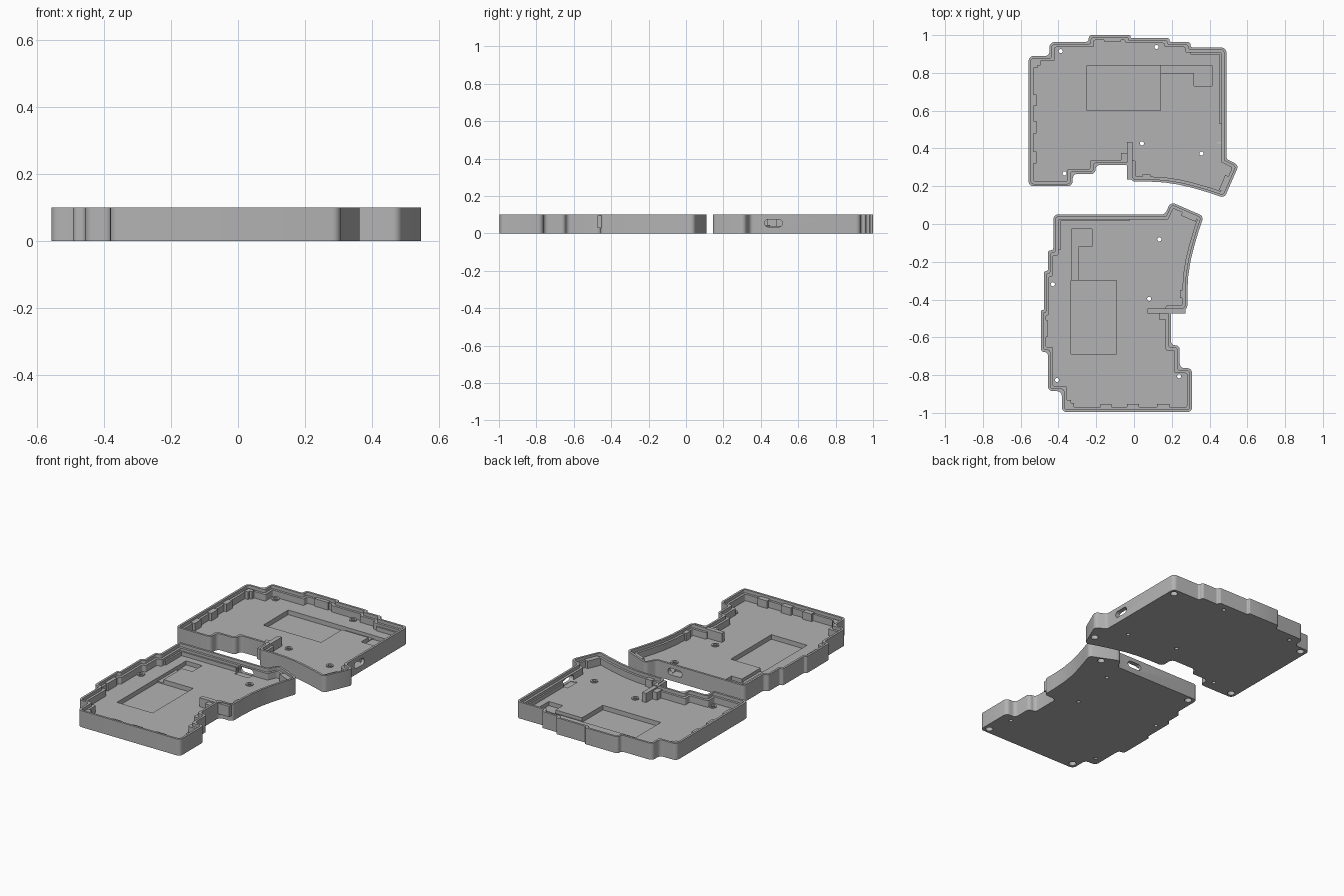
import bpy, bmesh, math
from mathutils import Vector, Matrix

if "Cube" in bpy.data.objects:
    bpy.data.objects.remove(bpy.data.objects["Cube"])

grey = bpy.data.materials.new("mid grey")
grey.diffuse_color = (0.45, 0.45, 0.45, 1)
grey.use_nodes = True
grey.node_tree.nodes["Principled BSDF"].inputs["Base Color"].default_value = grey.diffuse_color

# Tray outline, clockwise from the upper left corner
OUTLINE = [(-.558, .889), (-.447, .889), (-.447, .963), (-.24, .963), (-.24, 1.0),
           (-.018, 1.0), (-.018, .984), (.188, .984), (.188, .963), (.299, .963),
           (.299, .934), (.489, .934), (.489, .344), (.555, .312), (.479, .138),
           (.40, .165), (.315, .190), (.24, .208), (.161, .220), (.07, .225),
           (-.02, .225), (-.02, .312), (-.204, .312), (-.204, .265),
           (-.325, .265), (-.325, .2), (-.558, .2)]


def inset(pts, d):
    """Move every edge of a clockwise outline inward by d."""
    out = []
    for i in range(len(pts)):
        a, b, c = (Vector(pts[(i + k) % len(pts)]) for k in (-1, 0, 1))
        e, f = (b - a).normalized(), (c - b).normalized()
        n, m = Vector((e.y, -e.x)), Vector((f.y, -f.x))
        out.append(tuple(b + (n + m) * d / (1 + n.dot(m))))
    return out


def rounded(pts, r, steps=5):
    """Replace sharp corners with arcs."""
    out = []
    for i in range(len(pts)):
        a, b, c = (Vector(pts[(i + k) % len(pts)]) for k in (-1, 0, 1))
        e, f = a - b, c - b
        half = e.angle(f) / 2
        if half > math.radians(80):
            out.append(tuple(b))
            continue
        t = min(r / math.tan(half), .48 * e.length, .48 * f.length)
        rad = t * math.tan(half)
        e.normalize()
        f.normalize()
        centre = b + (e + f).normalized() * rad / math.sin(half)
        p, q = b + e * t - centre, b + f * t - centre
        sweep = math.atan2(p.x * q.y - p.y * q.x, p.dot(q))
        for k in range(steps + 1):
            out.append(tuple(centre + Matrix.Rotation(sweep * k / steps, 2) @ p))
    return out


def prism(name, pts, z0, z1, along_x=False):
    """Extrude an outline; along_x reads the points as (y, z)."""
    bm = bmesh.new()
    place = (lambda u, v, w: (w, u, v)) if along_x else (lambda u, v, w: (u, v, w))
    face = bm.faces.new([bm.verts.new(place(u, v, z0)) for u, v in pts])
    ext = bmesh.ops.extrude_face_region(bm, geom=[face])
    move = Vector(place(0, 0, z1 - z0))
    for v in ext["geom"]:
        if isinstance(v, bmesh.types.BMVert):
            v.co += move
    bmesh.ops.recalc_face_normals(bm, faces=bm.faces)
    me = bpy.data.meshes.new(name)
    bm.to_mesh(me)
    bm.free()
    me.materials.append(grey)
    ob = bpy.data.objects.new(name, me)
    bpy.context.collection.objects.link(ob)
    return ob


def rect(x0, x1, y0, y1):
    return [(x0, y0), (x0, y1), (x1, y1), (x1, y0)]


def circle(x, y, r, n=20):
    return [(x + r * math.cos(2 * math.pi * i / n), y + r * math.sin(2 * math.pi * i / n))
            for i in range(n)]


def combine(ob, tool, operation):
    mod = ob.modifiers.new("combine", 'BOOLEAN')
    mod.operation, mod.solver, mod.object = operation, 'EXACT', tool
    bpy.context.view_layer.update()
    me = bpy.data.meshes.new_from_object(ob.evaluated_get(bpy.context.evaluated_depsgraph_get()))
    ob.modifiers.clear()
    ob.data = me
    bpy.data.objects.remove(tool)


FLOOR, LEDGE, TAB, RIM = .04, .08, .086, .1
tray = prism("upper_tray", rounded(OUTLINE, .025), 0, RIM)


def cut(pts, z0, z1, along_x=False):
    combine(tray, prism("cutter", pts, z0, z1, along_x), 'DIFFERENCE')


def add(pts, z0, z1):
    combine(tray, prism("addition", pts, z0, z1), 'UNION')


# Hollow interior with a stepped rim
cut(rounded(inset(OUTLINE, .027), .008), FLOOR, .2)
cut(rounded(inset(OUTLINE, .013), .014), LEDGE, .2)

# Board ledge along the right wall and its upper corner
add([(.30, .914), (.47, .914), (.47, .53), (.453, .53), (.453, .897), (.30, .897)], .03, .065)

# Snap tabs around the walls and the dividing rib
for r in [(-.546, -.515, .625, .685), (-.546, -.515, .48, .545), (-.546, -.515, .32, .385),
          (-.16, -.07, .965, .986), (-.068, -.03, .32, .375), (.045, .088, .236, .263)]:
    add(rect(*r), .03, TAB)
add([(-.535, .865), (-.495, .865), (-.495, .84), (-.51, .84), (-.51, .825), (-.535, .825)], .03, TAB)
add([(.511, .247), (.478, .169), (.45, .181), (.483, .259)], .03, TAB)
add(rect(-.036, -.009, .235, .435), .03, .095)

# Battery pit, cable channel and switch pocket in the floor
cut(rect(-.25, .14, .60, .84), .012, .06)
cut(rect(.13, .33, .80, .839), .02, .06)
cut(rect(.318, .412, .73, .838), .015, .06)

# Connector recess and rounded slot through the right wall
cut(rect(.428, .47, .434, .524), .033, .07)
slot = [(.468 + s * .028 + .02 * math.cos(a), .055 + .02 * math.sin(a))
        for s, base in ((1, -math.pi / 2), (-1, math.pi / 2))
        for a in [base + math.pi * k / 8 for k in range(9)]]
cut(slot, .44, .6, True)

# Screw bosses with through holes
for x, y in [(-.388, .915), (.119, .937), (.042, .427), (.357, .373), (-.368, .268)]:
    add(circle(x, y, .021), .02, .046)
    cut(circle(x, y, .011), -.05, .07)

# Blind recesses for feet under the corners
for x, y in [(.455, .895), (.482, .225), (-.523, .237), (-.52, .853)]:
    cut(circle(x, y, .021), -.05, .03)

bpy.ops.object.select_all(action='DESELECT')
tray.select_set(True)
bpy.context.view_layer.objects.active = tray
bpy.ops.object.shade_smooth_by_angle(angle=math.radians(30))

# Second tray: the same part turned a quarter
lower = tray.copy()
lower.data = tray.data.copy()
lower.name = "lower_tray"
bpy.context.collection.objects.link(lower)
lower.rotation_euler = (0, 0, math.pi / 2)
lower.location = (.507, -.438, 0)
